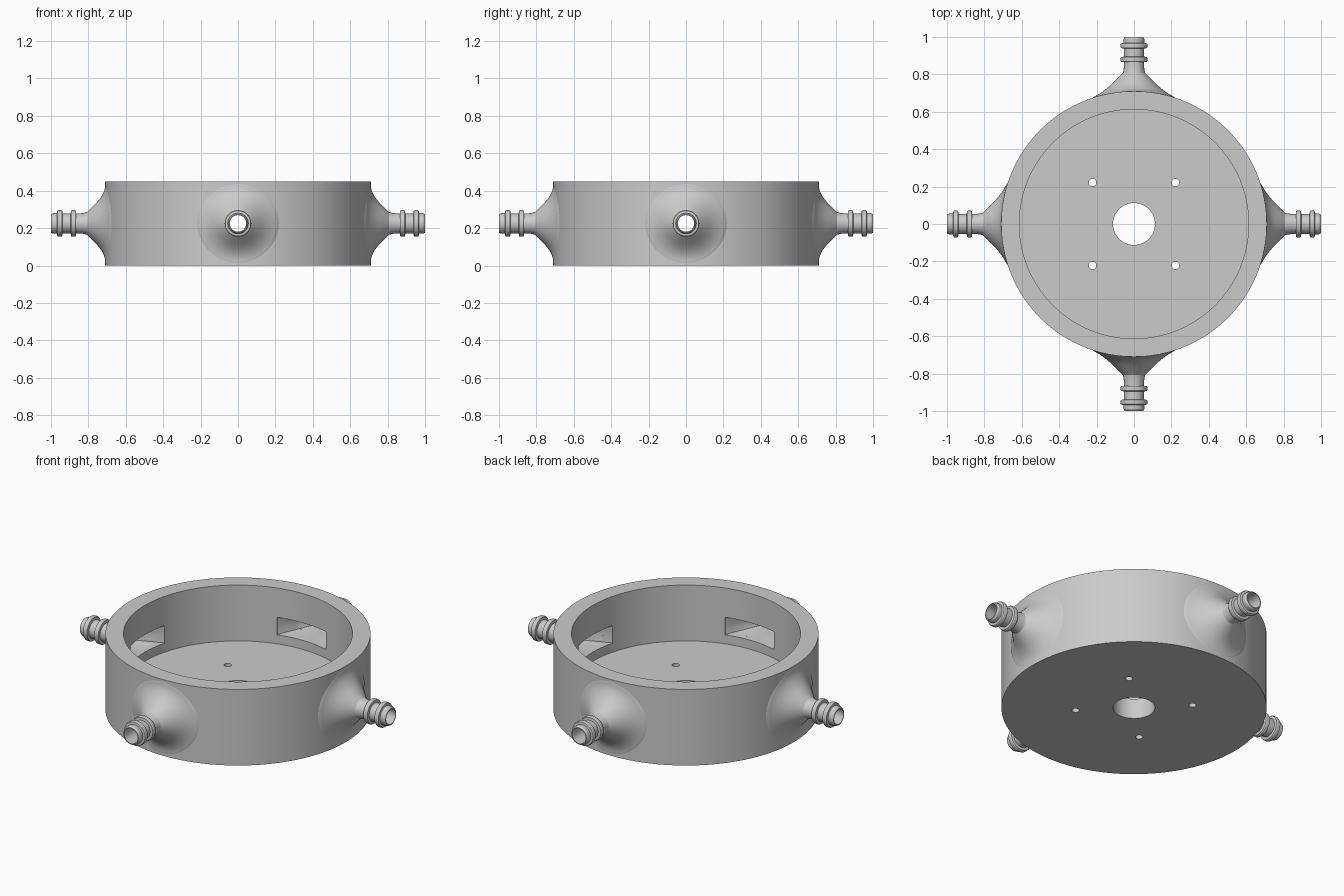
import bpy, bmesh
from math import cos, sin, pi, sqrt
from mathutils import Matrix, Vector

cube = bpy.data.objects.get("Cube")
if cube:
    bpy.data.objects.remove(cube, do_unlink=True)

grey = bpy.data.materials.new("light_grey")
grey.use_nodes = True
grey.diffuse_color = (0.6, 0.6, 0.6, 1)
grey.node_tree.nodes["Principled BSDF"].inputs["Base Color"].default_value = (0.6, 0.6, 0.6, 1)

R_OUT, R_IN, HEIGHT, FLOOR = 0.71, 0.613, 0.45, 0.12
MID = HEIGHT / 2


def angles(n):
    return [2 * pi * i / n for i in range(n)]


def loft(name, rings, looped=False, matrix=Matrix()):
    """Skin a list of point rings; cap the ends or join last ring to first."""
    bm = bmesh.new()
    loops = [[bm.verts.new(matrix @ Vector(p)) for p in ring] for ring in rings]
    n = len(loops[0])
    pairs = list(zip(loops, loops[1:]))
    if looped:
        pairs.append((loops[-1], loops[0]))
    else:
        bm.faces.new(loops[0])
        bm.faces.new(loops[-1])
    for a, b in pairs:
        for i in range(n):
            j = (i + 1) % n
            bm.faces.new((a[i], a[j], b[j], b[i]))
    bmesh.ops.recalc_face_normals(bm, faces=bm.faces)
    mesh = bpy.data.meshes.new(name)
    bm.to_mesh(mesh)
    bm.free()
    mesh.materials.append(grey)
    obj = bpy.data.objects.new(name, mesh)
    bpy.context.collection.objects.link(obj)
    return obj


def finish(obj, cutters):
    """Cut the openings, then smooth the round faces."""
    bpy.ops.object.select_all(action='DESELECT')
    bpy.context.view_layer.objects.active = obj
    obj.select_set(True)
    for c in cutters:
        mod = obj.modifiers.new("cut", 'BOOLEAN')
        mod.operation = 'DIFFERENCE'
        mod.solver = 'EXACT'
        mod.object = c
        bpy.ops.object.modifier_apply(modifier=mod.name)
    bpy.ops.object.shade_smooth_by_angle(angle=pi / 6)


def axial_ring(r, x, n=64):
    return [(x, r * cos(t), r * sin(t)) for t in angles(n)]


def slot_ring(x, n=64):
    ring = []
    for t in angles(n):
        m = max(abs(cos(t)), abs(sin(t)))
        ring.append((x, 0.16 * cos(t) / m, 0.052 * sin(t) / m))
    return ring


def flare_ring(rho, sink=0, n=64, blend=0.05):
    """Cone blended softly into the curved wall."""
    ring = []
    for t in angles(n):
        y, z = rho * cos(t), rho * sin(t)
        wall = sqrt(R_OUT ** 2 - y * y)
        cone = 0.868 - rho
        h = max(blend - abs(wall - cone), 0) / blend
        ring.append((max(wall, cone) + h * h * blend / 4 - sink, y, z))
    return ring


# Round tray with a raised wall and a central hole
profile = [(0.112, 0), (R_OUT, 0), (R_OUT, HEIGHT), (R_IN, HEIGHT), (R_IN, FLOOR), (0.112, FLOOR)]
tray = loft("round_tray", [[(r * cos(t), r * sin(t), z) for t in angles(128)] for r, z in profile], True)

# Four hose ports, each with a flared root, two barbs and a bore
barbs = [(0.055, 0.83), (0.053, 0.865), (0.068, 0.867), (0.071, 0.872), (0.071, 0.888),
         (0.068, 0.893), (0.053, 0.895), (0.053, 0.938), (0.068, 0.94), (0.071, 0.945),
         (0.071, 0.961), (0.068, 0.966), (0.055, 0.968), (0.055, 0.99), (0.049, 1.0)]
port_rings = [axial_ring(0.22, 0.64), flare_ring(0.22, 0.004)]
port_rings += [flare_ring(0.21 - 0.01 * i) for i in range(16)]
port_rings += [axial_ring(r, x) for r, x in barbs]
bore_rings = [slot_ring(0.52), slot_ring(0.6), axial_ring(0.044, 0.8), axial_ring(0.044, 1.05)]

cutters = []
for k, side in enumerate(("left", "back", "right", "front")):
    place = Matrix.Translation((0, 0, MID)) @ Matrix.Rotation(k * pi / 2, 4, 'Z')
    port = loft(side + "_hose_port", port_rings, matrix=place)
    bore = loft(side + "_bore_cutter", bore_rings, matrix=place)
    finish(port, [bore])
    cutters.append(bore)

# Screw holes in the floor
for sx in (-1, 1):
    for sy in (-1, 1):
        rings = [[(sx * 0.222 + 0.02 * cos(t), sy * 0.222 + 0.02 * sin(t), z) for t in angles(24)]
                 for z in (-0.1, 0.2)]
        cutters.append(loft("screw_hole_cutter", rings))

finish(tray, cutters)
for c in cutters:
    bpy.data.objects.remove(c, do_unlink=True)
